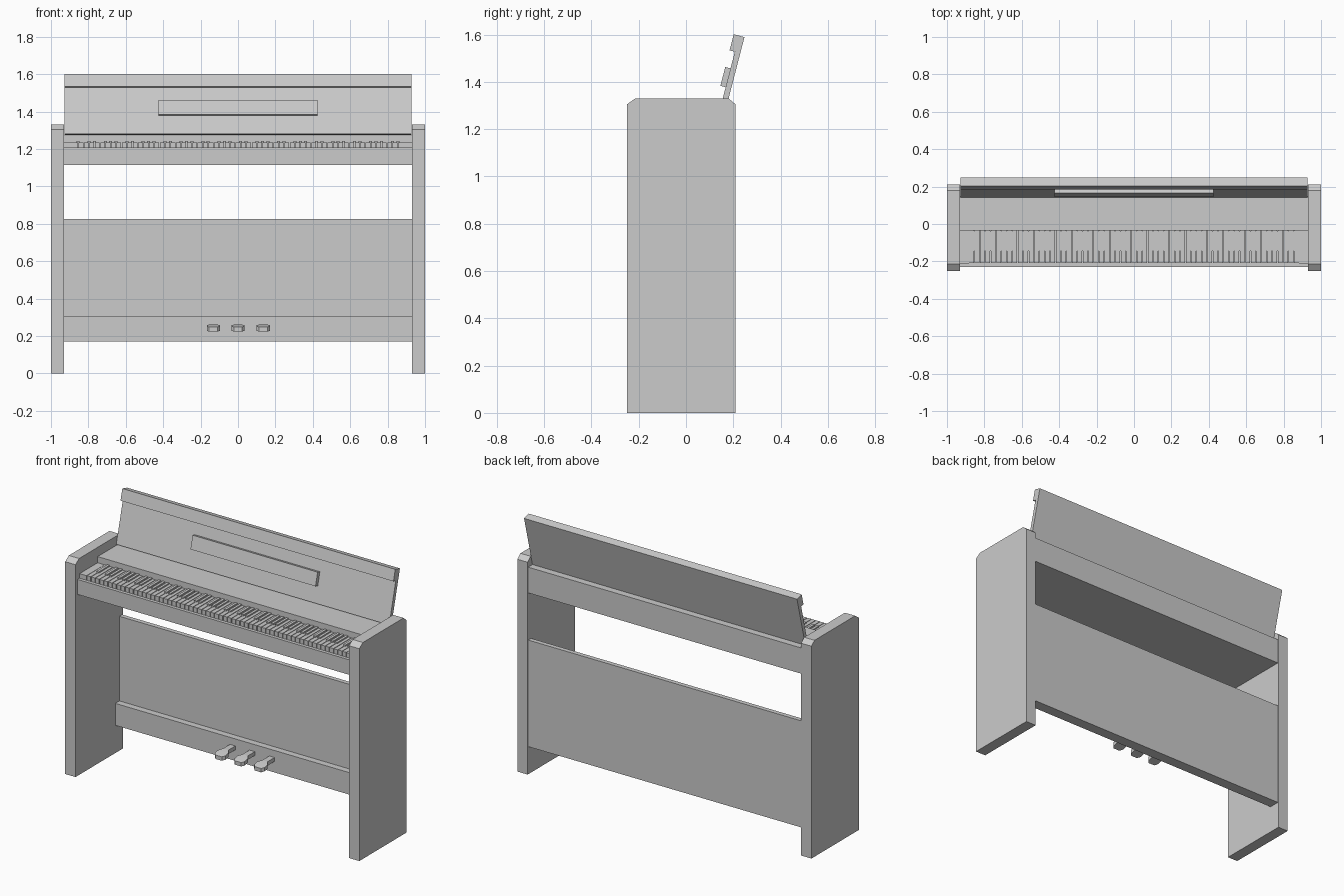
import bpy, bmesh, math
from mathutils import Vector

cube = bpy.data.objects.get("Cube")
if cube:
    bpy.data.objects.remove(cube)

GREY = (0.6, 0.6, 0.6, 1.0)
mat = bpy.data.materials.new("light_grey")
mat.use_nodes = True
mat.diffuse_color = GREY
mat.node_tree.nodes["Principled BSDF"].inputs["Base Color"].default_value = GREY


def finish(name, bm):
    bmesh.ops.recalc_face_normals(bm, faces=bm.faces)
    mesh = bpy.data.meshes.new(name)
    bm.to_mesh(mesh)
    bm.free()
    mesh.materials.append(mat)
    obj = bpy.data.objects.new(name, mesh)
    bpy.context.collection.objects.link(obj)
    return obj


def add_box(bm, x, y, z):
    """Add a box given its (low, high) range on each axis."""
    verts = bmesh.ops.create_cube(bm, size=1)["verts"]
    for v in verts:
        v.co = Vector([(lo + hi) / 2 + c * (hi - lo)
                       for c, (lo, hi) in zip(v.co, (x, y, z))])


def box(name, x, y, z):
    bm = bmesh.new()
    add_box(bm, x, y, z)
    return finish(name, bm)


def extrude_x(name, profile, x0, x1):
    """Extrude a closed (y, z) profile between two x positions."""
    bm = bmesh.new()
    face = bm.faces.new([bm.verts.new((x0, y, z)) for y, z in profile])
    new = bmesh.ops.extrude_face_region(bm, geom=[face])["geom"]
    for v in new:
        if isinstance(v, bmesh.types.BMVert):
            v.co.x = x1
    return finish(name, bm)


# Side panels with chamfered top corners
INNER = 0.93
side = [(-0.25, 0), (0.21, 0), (0.21, 1.305), (0.18, 1.33), (-0.215, 1.33), (-0.25, 1.305)]
for name, sign in (("left_side", 1), ("right_side", -1)):
    extrude_x(name, side, sign * INNER, sign)

# Keyboard case
SPAN = (-INNER, INNER)
box("key_bed", SPAN, (-0.22, 0.205), (1.115, 1.2))
box("front_rail", SPAN, (-0.23, -0.21), (1.115, 1.207))
box("case_top", SPAN, (-0.035, 0.205), (1.19, 1.273))

# White keys, running from A up to E, with short raised keys between them
COUNT, PITCH, GAP = 61, 0.02896, 0.004
start = -COUNT * PITCH / 2
whites, blacks = bmesh.new(), bmesh.new()
for i in range(COUNT):
    x = start + i * PITCH
    add_box(whites, (x + GAP / 2, x + PITCH - GAP / 2), (-0.208, -0.035), (1.195, 1.235))
    if i and (i - 2) % 7 not in (0, 3):
        add_box(blacks, (x - 0.008, x + 0.008), (-0.145, -0.037), (1.195, 1.243))
finish("white_keys", whites)
finish("black_keys", blacks)
for name, sign in (("left_key_block", 1), ("right_key_block", -1)):
    xs = sorted((sign * -start, sign * INNER))
    box(name, xs, (-0.21, -0.035), (1.195, 1.235))

# Open lid, lip and music rest, laid out along the tilted board
TILT = math.radians(14.5)
along = Vector((math.sin(TILT), math.cos(TILT)))
forward = Vector((-math.cos(TILT), math.sin(TILT)))
hinge = Vector((0.166, 1.275))


def lid_part(name, low, high, back, front, half_width):
    corners = [(low, back), (high, back), (high, front), (low, front)]
    extrude_x(name, [hinge + along * a + forward * f for a, f in corners],
              -half_width, half_width)


lid_part("lid", 0, 0.325, 0, 0.024, INNER - 0.002)
lid_part("lid_lip", 0.255, 0.325, 0.02, 0.047, INNER - 0.002)
lid_part("music_rest", 0.1, 0.182, 0.02, 0.047, 0.425)

# Lower back panel and pedal board
box("back_panel", SPAN, (0.177, 0.205), (0.17, 0.825))
box("pedal_board", SPAN, (0.137, 0.18), (0.17, 0.305))

# Pedals: wide front paddle on a narrow neck that rises toward the board
sections = [(0.0, 0.022, 0.236), (0.015, 0.035, 0.24), (0.045, 0.035, 0.246),
            (0.07, 0.018, 0.25), (0.14, 0.018, 0.25)]
for name, cx in (("right_pedal", -0.132), ("middle_pedal", 0), ("left_pedal", 0.135)):
    bm = bmesh.new()
    rings = []
    for y, half, z in sections:
        corners = [(-half, -0.012), (half, -0.012), (half, 0.012), (-half, 0.012)]
        rings.append([bm.verts.new((cx + dx, y, z + dz)) for dx, dz in corners])
    for a, b in zip(rings, rings[1:]):
        for i in range(4):
            j = (i + 1) % 4
            bm.faces.new((a[i], a[j], b[j], b[i]))
    bm.faces.new(rings[0])
    bm.faces.new(rings[-1])
    finish(name, bm)
